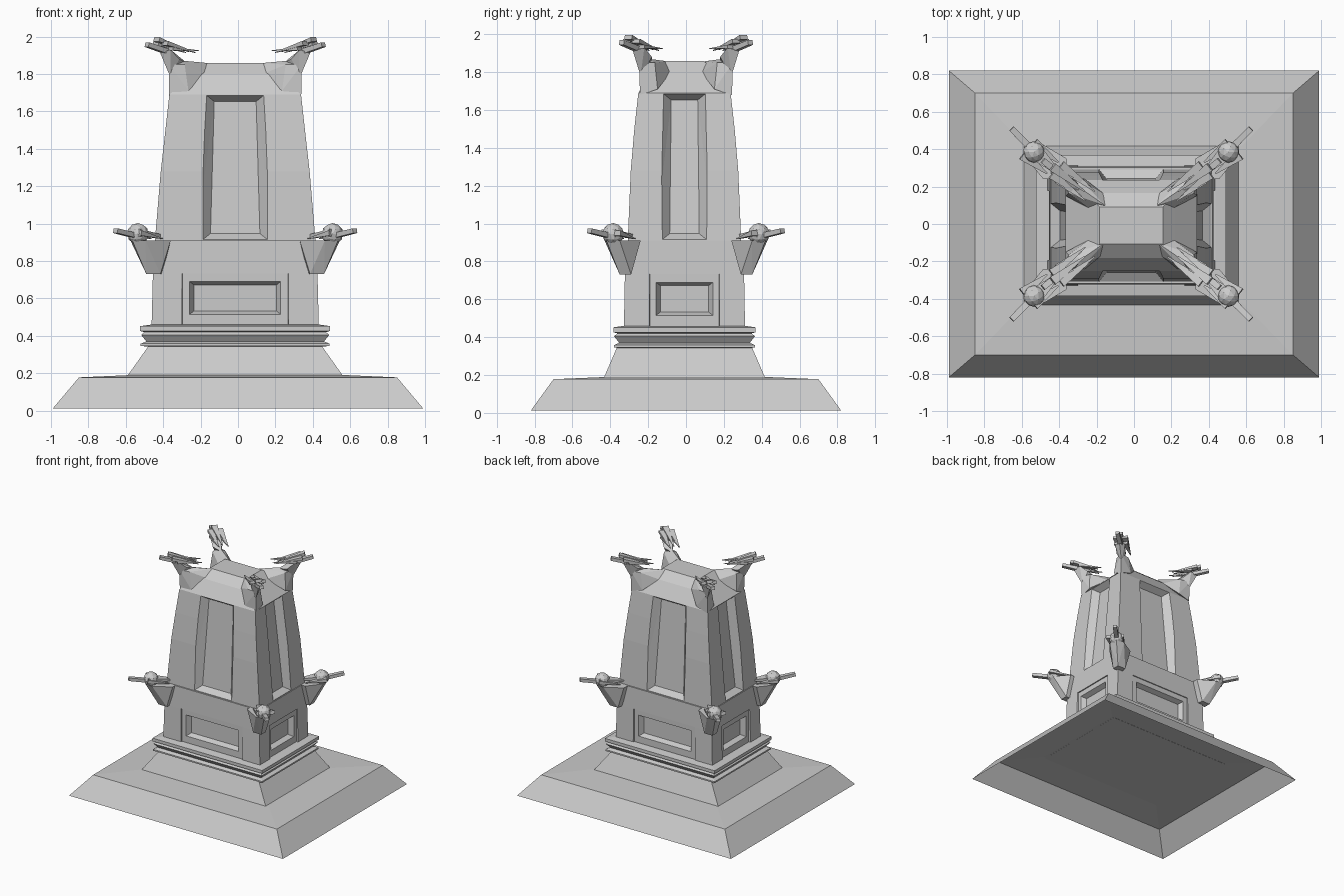
import bpy, bmesh
from mathutils import Vector

cube = bpy.data.objects.get("Cube")
if cube:
    bpy.data.objects.remove(cube, do_unlink=True)

stone = bpy.data.materials.new("grey stone")
stone.use_nodes = True
stone.diffuse_color = (0.6, 0.6, 0.6, 1)
stone.node_tree.nodes["Principled BSDF"].inputs["Base Color"].default_value = (0.6, 0.6, 0.6, 1)

CX, CY = -0.015, -0.008


def finish(name, bm):
    bmesh.ops.recalc_face_normals(bm, faces=bm.faces[:])
    mesh = bpy.data.meshes.new(name)
    bm.to_mesh(mesh)
    bm.free()
    mesh.materials.append(stone)
    obj = bpy.data.objects.new(name, mesh)
    bpy.context.collection.objects.link(obj)
    return obj


def loft(name, sections, cx=CX, cy=CY, floor=True):
    """Stack of rectangles given as (z, half width, half depth)."""
    bm = bmesh.new()
    rings = [[bm.verts.new((cx + sx * hx, cy + sy * hy, z))
              for sx, sy in ((-1, -1), (1, -1), (1, 1), (-1, 1))]
             for z, hx, hy in sections]
    for a, b in zip(rings, rings[1:]):
        for i in range(4):
            j = (i + 1) % 4
            bm.faces.new((a[i], a[j], b[j], b[i]))
    if floor:
        bm.faces.new(rings[0][::-1])
    bm.faces.new(rings[-1])
    return finish(name, bm)


def hull(bm, points):
    verts = [bm.verts.new(p) for p in points]
    res = bmesh.ops.convex_hull(bm, input=verts)
    junk = {v for v in res["geom_interior"] + res["geom_unused"]
            if isinstance(v, bmesh.types.BMVert)}
    bmesh.ops.delete(bm, geom=list(junk), context="VERTS")


def blade(bm, start, tip, wide, thick, end=0.15):
    """Tapering bar from start to tip."""
    start, tip = Vector(start), Vector(tip)
    d = (tip - start).normalized()
    side = d.cross(Vector((0, 0, 1))).normalized()
    up = side.cross(d)
    hull(bm, [p + side * s * wide * k + up * t * thick * k
              for p, k in ((start, 1), (tip, end)) for s in (-1, 1) for t in (-1, 1)])


def four_corners(name, build):
    for sx, x_name in ((1, "left"), (-1, "right")):
        for sy, y_name in ((-1, "front"), (1, "back")):
            bm = bmesh.new()
            build(bm)
            for v in bm.verts:
                v.co = (v.co.x * sx + CX, v.co.y * sy, v.co.z)
            finish(f"{y_name}_{x_name}_{name}", bm)


def cut(target, cutter):
    mod = target.modifiers.new("recess", "BOOLEAN")
    mod.operation = "DIFFERENCE"
    mod.solver = "EXACT"
    mod.object = cutter
    deps = bpy.context.evaluated_depsgraph_get()
    mesh = bpy.data.meshes.new_from_object(target.evaluated_get(deps))
    target.modifiers.clear()
    target.data = mesh
    bpy.data.objects.remove(cutter, do_unlink=True)


def recess(target, z0, z1, w0, w1, out0, out1, depth, rim):
    """Bevelled panels sunk into opposite sides; out0 and out1 are the
    (x, y) wall distances at the bottom and top, w0 and w1 the (side, front) half widths."""
    for axis in (0, 1):
        for s in (-1, 1):
            bm = bmesh.new()
            pts = []
            for lift, k in ((-depth, 1.0), (depth, -1.0)):
                for z, w, out, up in ((z0, w0, out0, 1), (z1, w1, out1, -1)):
                    for e in (-1, 1):
                        across = e * (w[axis] - k * rim)
                        away = s * (out[axis] + lift)
                        x, y = (away, across) if axis == 0 else (across, away)
                        pts.append((x + CX, y + CY, z + up * k * rim * 0.8))
            hull(bm, pts)
            cut(target, finish("cutter", bm))


# Stepped base, hollow underneath
loft("base_slab", [(0.012, 0.99, 0.82), (0.178, 0.85, 0.70), (0.19, 0.58, 0.42)],
     0, 0, floor=False)
loft("sloped_foot", [(0.188, 0.575, 0.425), (0.35, 0.46, 0.355)])
loft("moulding", [(0.342, 0.465, 0.345), (0.346, 0.505, 0.373), (0.358, 0.505, 0.373),
                  (0.37, 0.475, 0.345), (0.405, 0.503, 0.372), (0.42, 0.485, 0.355),
                  (0.426, 0.508, 0.376), (0.452, 0.508, 0.376), (0.46, 0.45, 0.32)])

# Plinth with shallow framed panels
plinth = loft("plinth", [(0.45, 0.447, 0.32), (0.73, 0.44, 0.315), (0.91, 0.435, 0.31)])
wall = (0.442, 0.318)
recess(plinth, 0.44, 0.735, (0.185, 0.285), (0.185, 0.285), wall, wall, 0.01, 0.002)
recess(plinth, 0.515, 0.69, (0.15, 0.243), (0.15, 0.243),
       (0.432, 0.308), (0.432, 0.308), 0.04, 0.022)

# Tapering shaft with tall panels and a hipped cap
shaft = loft("shaft", [(0.90, 0.43, 0.30), (1.28, 0.398, 0.284), (1.50, 0.373, 0.265),
                       (1.69, 0.352, 0.244), (1.80, 0.235, 0.175), (1.86, 0.17, 0.10)])
recess(shaft, 0.915, 1.685, (0.118, 0.172), (0.11, 0.152),
       (0.43, 0.30), (0.352, 0.244), 0.05, 0.04)


# Brackets and spiked heads around the ledge
def bracket(bm):
    hull(bm, [(0.39, 0.29, 0.73), (0.475, 0.29, 0.73), (0.475, 0.35, 0.73), (0.40, 0.35, 0.73),
              (0.345, 0.24, 0.91), (0.47, 0.24, 0.91), (0.345, 0.35, 0.91),
              (0.56, 0.35, 0.91), (0.48, 0.43, 0.91), (0.55, 0.42, 0.91)])


def spiked_head(bm):
    ball = bmesh.ops.create_icosphere(bm, subdivisions=2, radius=0.058)
    for v in ball["verts"]:
        v.co += Vector((0.52, 0.385, 0.945))
    blade(bm, (0.49, 0.36, 0.925), (0.64, 0.51, 0.962), 0.018, 0.014, 0.9)
    blade(bm, (0.54, 0.41, 0.95), (0.37, 0.255, 0.932), 0.05, 0.02)
    for a, b in ((0.03, -0.03), (-0.03, 0.03)):
        blade(bm, (0.55 + a, 0.40 + b, 0.95), (0.42 + a, 0.30 + b, 0.92), 0.03, 0.014)


four_corners("bracket", bracket)
four_corners("spiked_head", spiked_head)


# Flared horns rising from the corners of the cap
def horn(bm):
    hull(bm, [(0.353, 0.243, 1.68), (0.345, 0.237, 1.77), (0.25, 0.242, 1.71),
              (0.35, 0.15, 1.71), (0.14, 0.10, 1.858), (0.15, 0.165, 1.80),
              (0.22, 0.08, 1.80), (0.355, 0.248, 1.85), (0.27, 0.235, 1.85),
              (0.335, 0.165, 1.85), (0.27, 0.19, 1.87)])
    hull(bm, [(0.345, 0.24, 1.78), (0.36, 0.25, 1.85), (0.26, 0.18, 1.86), (0.30, 0.235, 1.88),
              (0.345, 0.18, 1.88), (0.40, 0.28, 1.91), (0.345, 0.28, 1.93), (0.395, 0.22, 1.93)])


def horn_plumes(bm):
    blade(bm, (0.35, 0.24, 1.915), (0.472, 0.34, 1.957), 0.018, 0.014, 0.9)
    blade(bm, (0.42, 0.305, 1.985), (0.25, 0.175, 1.92), 0.025, 0.012)
    for a, b in ((0.025, -0.025), (-0.025, 0.025)):
        blade(bm, (0.40 + a, 0.29 + b, 1.965), (0.24 + a, 0.17 + b, 1.915), 0.025, 0.012)
        blade(bm, (0.37 + a, 0.26 + b, 1.935), (0.22 + a, 0.15 + b, 1.925), 0.02, 0.01)


four_corners("horn", horn)
four_corners("horn_plumes", horn_plumes)
